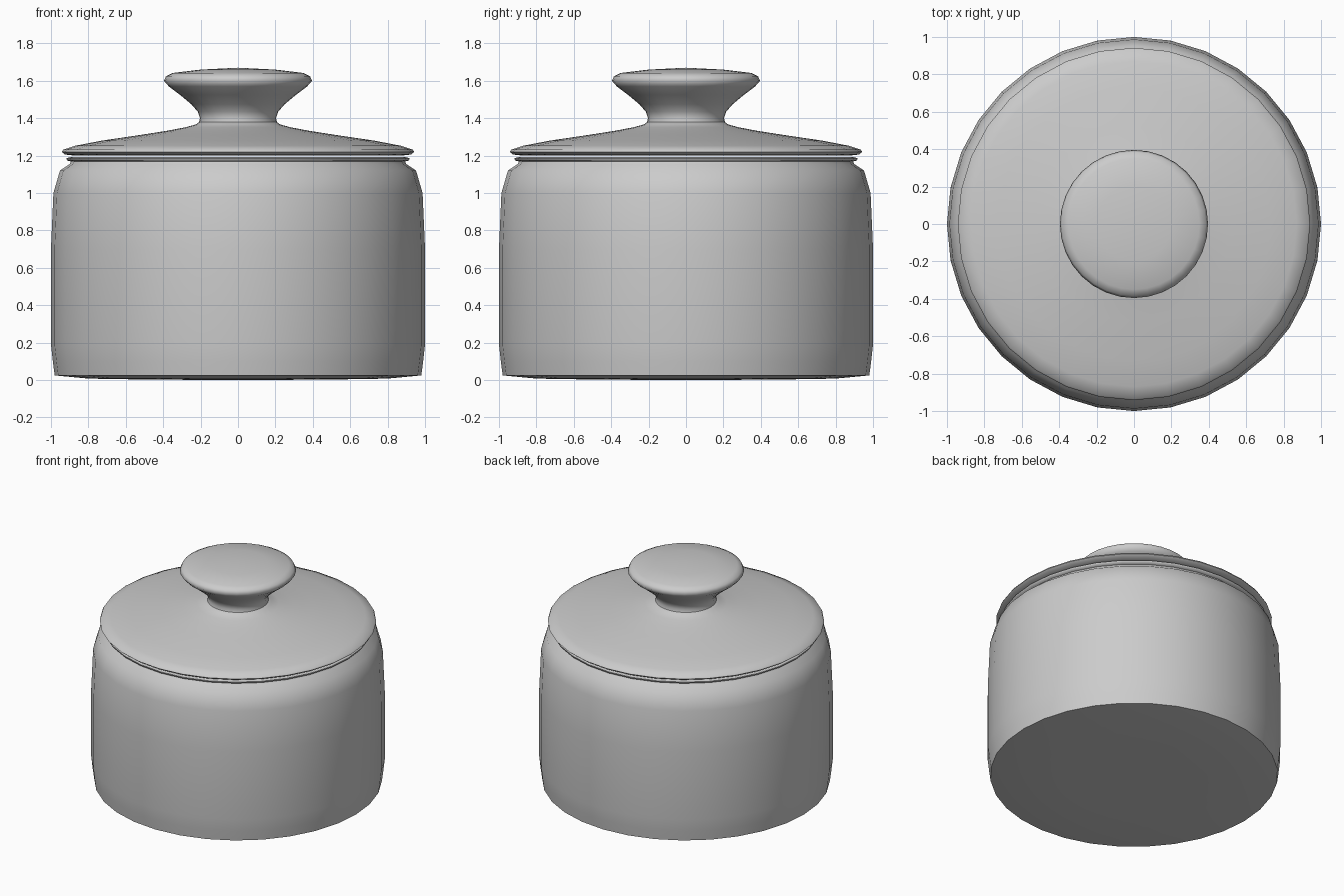
import bpy, bmesh, math

if "Cube" in bpy.data.objects:
    bpy.data.objects.remove(bpy.data.objects["Cube"])

SIDES = 32


def lathe(name, profile):
    """Revolve (radius, height) points around z; a radius of 0 makes a pole."""
    bm = bmesh.new()
    rings = []
    for r, z in profile:
        if r == 0:
            rings.append([bm.verts.new((0, 0, z))] * SIDES)
        else:
            rings.append([bm.verts.new((r * math.cos(2 * math.pi * i / SIDES),
                                        r * math.sin(2 * math.pi * i / SIDES), z))
                          for i in range(SIDES)])
    for a, b in zip(rings, rings[1:]):
        for i in range(SIDES):
            j = (i + 1) % SIDES
            quad = list(dict.fromkeys((a[i], a[j], b[j], b[i])))
            bm.faces.new(quad)
    bmesh.ops.recalc_face_normals(bm, faces=bm.faces)
    mesh = bpy.data.meshes.new(name)
    bm.to_mesh(mesh)
    bm.free()
    obj = bpy.data.objects.new(name, mesh)
    bpy.context.collection.objects.link(obj)
    bpy.ops.object.select_all(action='DESELECT')
    obj.select_set(True)
    bpy.context.view_layer.objects.active = obj
    bpy.ops.object.shade_smooth_by_angle(angle=math.radians(75))
    return obj


# Hollow pot: base, wall, shoulder, flared rim, inner wall and floor
lathe("pot_body", [
    (0, 0), (0.50, 0.003), (0.80, 0.008), (0.98, 0.025), (0.99, 0.10),
    (1.0, 0.19), (1.0, 0.70), (0.987, 1.0), (0.952, 1.12), (0.90, 1.155),
    (0.893, 1.168), (0.915, 1.175), (0.917, 1.186), (0.90, 1.192), (0.85, 1.19),
    (0.85, 1.15), (0.92, 1.08), (0.94, 0.95), (0.95, 0.20), (0.90, 0.08),
    (0, 0.06)])

# Lid: flat underside, thin edge, concave slope
lathe("lid", [
    (0, 1.20), (0.87, 1.20), (0.925, 1.206), (0.942, 1.22), (0.935, 1.232),
    (0.87, 1.253), (0.73, 1.28), (0.52, 1.311), (0.38, 1.333), (0.28, 1.352),
    (0.225, 1.367), (0.205, 1.382), (0, 1.382)])

# Flared knob with a gently domed top
lathe("lid_knob", [
    (0, 1.37), (0.21, 1.375), (0.203, 1.40), (0.215, 1.435), (0.25, 1.475),
    (0.31, 1.525), (0.37, 1.57), (0.396, 1.60), (0.385, 1.625), (0.35, 1.642),
    (0.20, 1.66), (0, 1.67)])
